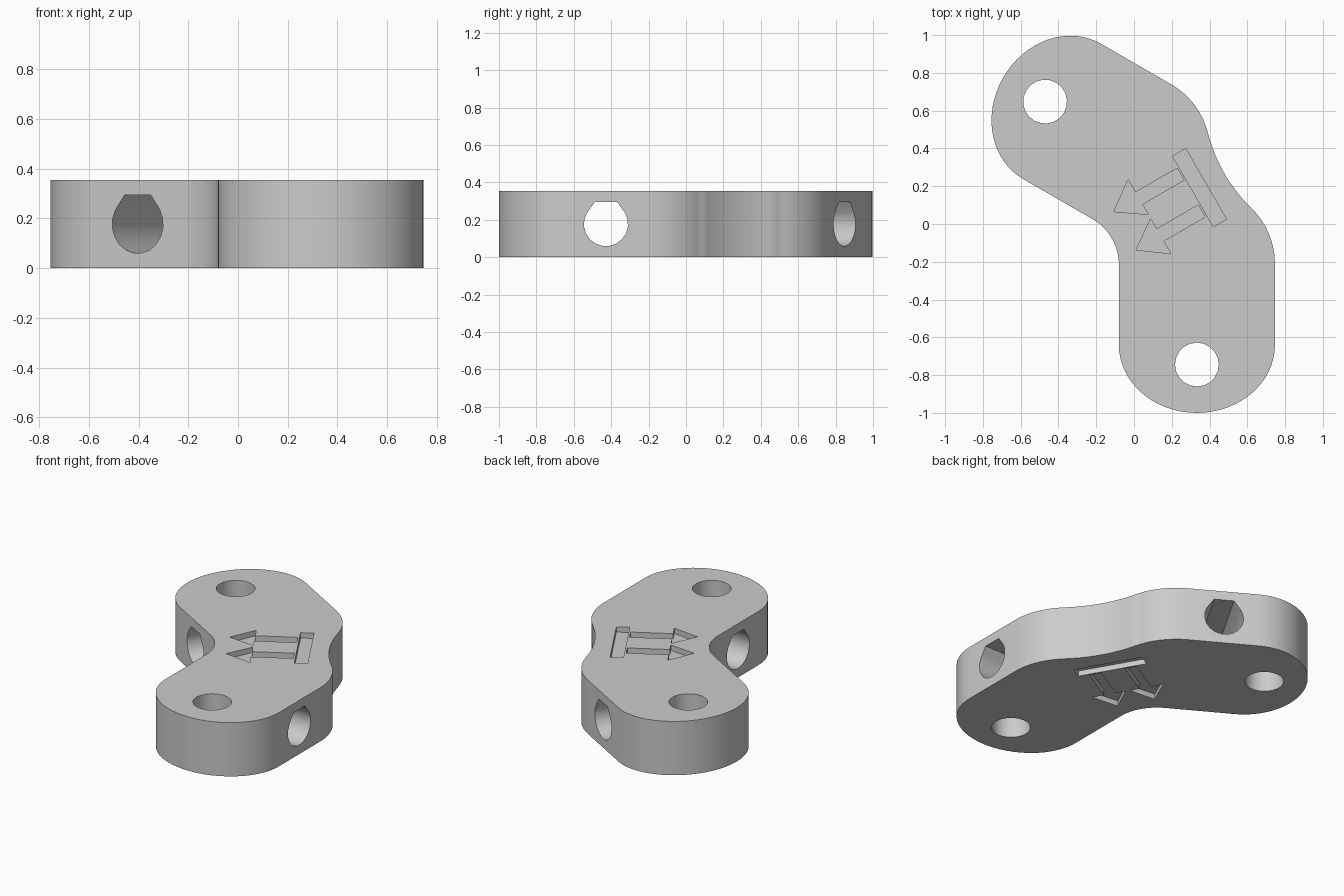
import bpy, bmesh
from math import sin, cos, radians
from mathutils import Vector

if "Cube" in bpy.data.objects:
    bpy.data.objects.remove(bpy.data.objects["Cube"], do_unlink=True)

HEIGHT = 0.354
MID = HEIGHT / 2
DEPTH = 0.035                                  # engraving depth
CENTRE = Vector((-0.067, -0.047, 0))           # a point on the mirror axis
U = Vector((cos(radians(30)), 0.5, 0))         # along the mirror axis
V = Vector((-0.5, cos(radians(30)), 0))        # across the mirror axis
UP = Vector((0, 0, 1))


def reflect(p):
    """Mirror a point from one arm to the other."""
    return p - 2 * (p - CENTRE).dot(V) * V


def arc(x, y, rx, ry, start, end, steps):
    angles = [radians(start + (end - start) * i / steps) for i in range(steps + 1)]
    return [Vector((x + rx * cos(a), y + ry * sin(a), 0)) for a in angles]


def prism(bm, points, sweep):
    """Add a closed solid by sweeping a polygon."""
    face = bm.faces.new([bm.verts.new(p) for p in points])
    moved = bmesh.ops.extrude_face_region(bm, geom=[face], use_keep_orig=True)["geom"]
    bmesh.ops.translate(bm, vec=sweep, verts=[g for g in moved if isinstance(g, bmesh.types.BMVert)])


def finish(bm, name):
    bmesh.ops.recalc_face_normals(bm, faces=bm.faces)
    mesh = bpy.data.meshes.new(name)
    bm.to_mesh(mesh)
    bm.free()
    obj = bpy.data.objects.new(name, mesh)
    bpy.context.collection.objects.link(obj)
    return obj


# Body: half the outline, mirrored onto the second arm
half = (arc(-0.36, -0.216, 0.28, 0.28, 30, 0, 6)
        + arc(0.333, -0.64, 0.413, 0.36, 180, 360, 32)
        + arc(0.336, -0.21, 0.41, 0.41, 0, 46, 8)
        + arc(1.197, 0.683, 0.83, 0.83, 226, 210, 6))
outline = half + [reflect(p) for p in reversed(half[1:-1])]
bm = bmesh.new()
prism(bm, outline, UP * HEIGHT)
body = finish(bm, "angled_link_body")

# Holes: a round upright bore and a flat-topped cross bore in each arm
bm = bmesh.new()
bore = [p - UP * 0.1 for p in arc(0.333, -0.744, 0.116, 0.116, 0, 342, 19)]
cross = [Vector((-0.5, -0.428 + p.x, MID + p.y))
         for p in arc(0, 0, 0.118, 0.118, 150, 390, 13)]
cross += [Vector((-0.5, -0.428 + side * 0.06, MID + 0.118)) for side in (1, -1)]
along = Vector((1.7, 0, 0))
for shape, sweep in ((bore, UP * (HEIGHT + 0.2)), (cross, along)):
    prism(bm, shape, sweep)
    prism(bm, [reflect(p) for p in shape], reflect(sweep) - reflect(Vector()))

# Engraving: a bar and two arrows, on the top and the underside
bar = [(0.438, -0.216), (0.518, -0.216), (0.518, 0.216), (0.438, 0.216)]
arrow = [(0.022, 0.117), (0.172, 0.013), (0.172, 0.076), (0.427, 0.076),
         (0.427, 0.149), (0.172, 0.149), (0.172, 0.226)]
marks = [bar, arrow, [(u, -v) for u, v in arrow]]
for base in (HEIGHT - DEPTH, DEPTH - 0.1):
    for mark in marks:
        prism(bm, [CENTRE + U * u + V * v + UP * base for u, v in mark], UP * 0.1)
cutter = finish(bm, "hole_cutter")
cutter.hide_render = True

# Cut the body and keep the result as its mesh
cut = body.modifiers.new("Cut", "BOOLEAN")
cut.operation = "DIFFERENCE"
cut.solver = "EXACT"
cut.object = cutter
graph = bpy.context.evaluated_depsgraph_get()
result = bpy.data.meshes.new_from_object(body.evaluated_get(graph))
body.modifiers.clear()
body.data = result
bpy.data.objects.remove(cutter, do_unlink=True)

# Colour
grey = bpy.data.materials.new("light_grey")
grey.use_nodes = True
colour = (0.6, 0.6, 0.6, 1)
grey.diffuse_color = colour
grey.node_tree.nodes["Principled BSDF"].inputs["Base Color"].default_value = colour
body.data.materials.clear()
body.data.materials.append(grey)

# Smooth curved walls, sharp rims
bpy.ops.object.select_all(action="DESELECT")
body.select_set(True)
bpy.context.view_layer.objects.active = body
bpy.ops.object.shade_smooth_by_angle(angle=radians(30))
